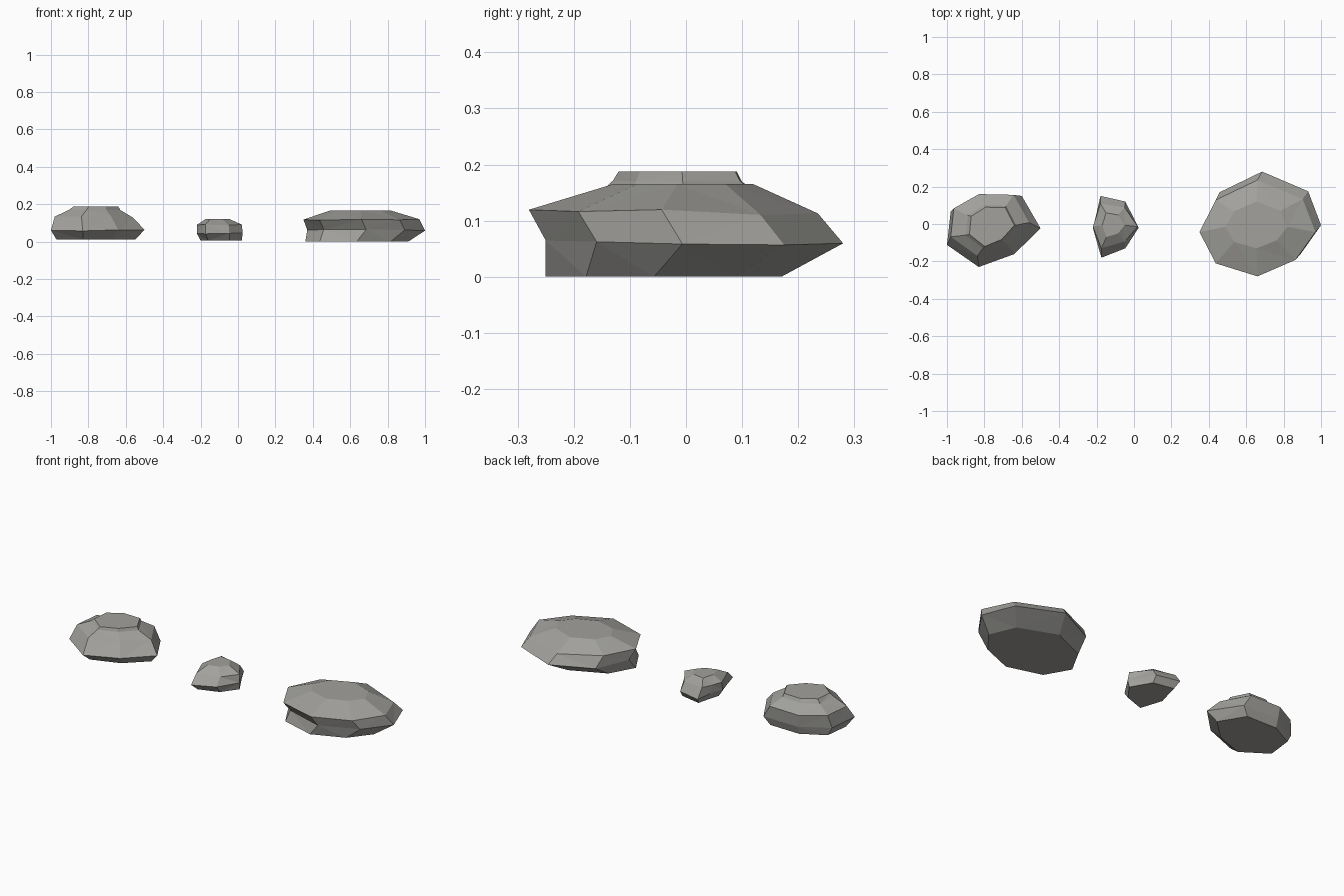
import bpy
import bmesh
import random

random.seed(4)

default_cube = bpy.data.objects.get("Cube")
if default_cube:
    bpy.data.objects.remove(default_cube, do_unlink=True)


def make_material(name, color):
    material = bpy.data.materials.new(name)
    material.use_nodes = True
    material.diffuse_color = color
    material.node_tree.nodes["Principled BSDF"].inputs["Base Color"].default_value = color
    return material


def fit_outline(outline, box):
    """Stretch a plan outline so that it fills the box (left, right, front, back)."""
    left, right, front, back = box
    xs = [point[0] for point in outline]
    ys = [point[1] for point in outline]
    fitted = []
    for x, y in outline:
        across = (x - min(xs)) / (max(xs) - min(xs))
        along = (y - min(ys)) / (max(ys) - min(ys))
        fitted.append((left + across * (right - left), front + along * (back - front)))
    return fitted


def make_rock(name, outline, levels, material, rough=0.005):
    """Loft the outline through the levels, from the flat base to the chipped top."""
    bm = bmesh.new()
    rings = []
    for index, (box, height) in enumerate(levels):
        # Only the rings between the base and the top are uneven in height
        uneven = rough if 0 < index < len(levels) - 1 else 0
        ring = []
        for x, y in fit_outline(outline, box):
            z = height + random.uniform(-uneven, uneven)
            ring.append(bm.verts.new((x, y, z)))
        rings.append(ring)

    # Sides
    count = len(outline)
    for lower, upper in zip(rings, rings[1:]):
        for i in range(count):
            j = (i + 1) % count
            bm.faces.new((lower[i], lower[j], upper[j], upper[i]))

    # Flat base and top
    bm.faces.new(rings[0])
    bm.faces.new(rings[-1])

    # Split the bent sides into flat chipped facets
    bmesh.ops.triangulate(bm, faces=[f for f in bm.faces if len(f.verts) == 4],
                          quad_method='SHORT_EDGE')
    bmesh.ops.recalc_face_normals(bm, faces=bm.faces)

    mesh = bpy.data.meshes.new(name)
    bm.to_mesh(mesh)
    bm.free()
    mesh.materials.append(material)
    rock = bpy.data.objects.new(name, mesh)
    bpy.context.scene.collection.objects.link(rock)
    return rock


stone = make_material("stone grey", (0.36, 0.355, 0.335, 1))

# Tall rock on the right side
make_rock(
    "tall_rock",
    [(-.5, -.02), (-.64, -.16), (-.83, -.23), (-1, -.11),
     (-.98, .07), (-.82, .16), (-.6, .155)],
    [((-.97, -.55, -.17, .14), .01),
     ((-1, -.5, -.23, .155), .06),
     ((-.98, -.56, -.17, .16), .13),
     ((-.9, -.63, -.13, .1), .168),
     ((-.88, -.64, -.12, .09), .188)],
    stone)

# Small rock in the middle
make_rock(
    "small_rock",
    [(.02, -.02), (-.05, -.13), (-.175, -.18), (-.22, -.02),
     (-.2, .06), (-.18, .15), (-.05, .12)],
    [((-.2, .02, -.14, .12), .005),
     ((-.22, .025, -.18, .15), .045),
     ((-.22, .02, -.13, .11), .09),
     ((-.17, -.05, -.07, .06), .122)],
    stone)

# Broad rock on the left side
make_rock(
    "broad_rock",
    [(.99, -.02), (.92, .17), (.67, .28), (.44, .165),
     (.35, -.02), (.44, -.2), (.67, -.275), (.88, -.18)],
    [((.36, .91, -.25, .17), 0),
     ((.37, 1, -.25, .28), .06),
     ((.35, .97, -.28, .235), .115),
     ((.49, .82, -.13, .12), .165)],
    stone)
